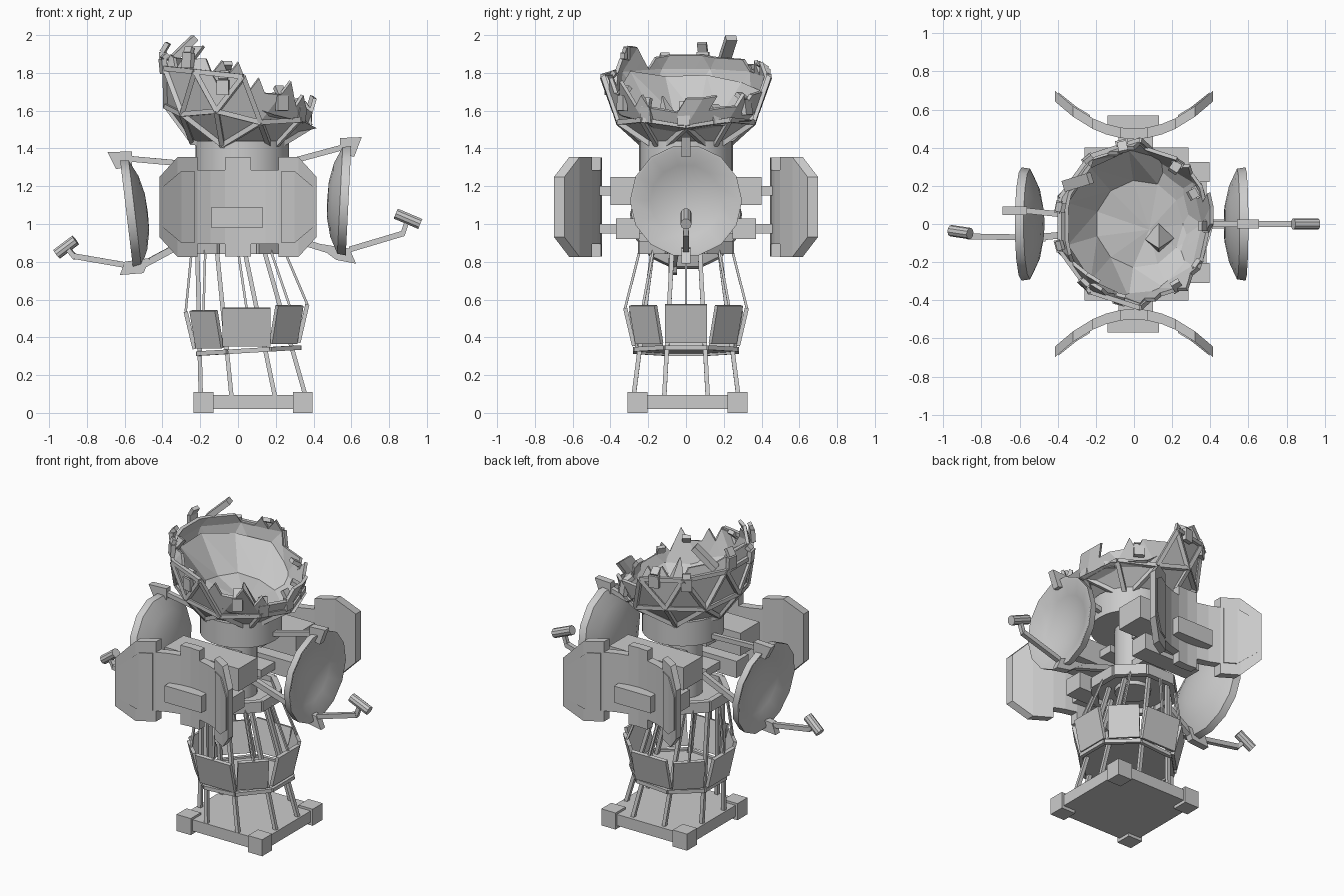
import bpy, bmesh, math, random
from mathutils import Vector, Matrix

random.seed(4)
if "Cube" in bpy.data.objects:
    bpy.data.objects.remove(bpy.data.objects["Cube"])

metal = bpy.data.materials.new("plain_grey")
metal.use_nodes = True
grey = (0.6, 0.6, 0.6, 1)
metal.diffuse_color = grey
metal.node_tree.nodes["Principled BSDF"].inputs["Base Color"].default_value = grey

TAU = math.tau
QUADS = ((0, 1, 2, 3), (4, 5, 6, 7), (0, 1, 5, 4), (1, 2, 6, 5), (2, 3, 7, 6), (3, 0, 4, 7))


def finish(bm, name, smooth=False):
    bmesh.ops.recalc_face_normals(bm, faces=bm.faces)
    mesh = bpy.data.meshes.new(name)
    bm.to_mesh(mesh)
    bm.free()
    mesh.materials.append(metal)
    obj = bpy.data.objects.new(name, mesh)
    bpy.context.collection.objects.link(obj)
    if smooth:
        bpy.ops.object.select_all(action='DESELECT')
        obj.select_set(True)
        bpy.context.view_layer.objects.active = obj
        bpy.ops.object.shade_smooth_by_angle(angle=math.radians(35))
    return obj


def hexa(bm, corners):
    v = [bm.verts.new(c) for c in corners]
    for q in QUADS:
        bm.faces.new([v[i] for i in q])


def box(bm, x0, x1, y0, y1, z0, z1):
    hexa(bm, [(x, y, z) for z in (z0, z1) for x, y in ((x0, y0), (x1, y0), (x1, y1), (x0, y1))])


def beam(bm, p, q, w, d=None, side=None):
    """Bar from p to q, w wide along side and d deep."""
    p, q = Vector(p), Vector(q)
    axis = (q - p).normalized()
    ref = Vector((0, 1, 0)) if abs(axis.z) > 0.8 else Vector((0, 0, 1))
    u = (Vector(side) if side else axis.cross(ref)).normalized()
    v = axis.cross(u) * (d or w) / 2
    u = u * w / 2
    hexa(bm, [e + s for e in (p, q) for s in (u + v, v - u, -u - v, u - v)])


def prism(bm, profile, y, t):
    """Four-cornered xz profile, t thick in y."""
    hexa(bm, [(x, yy, z) for yy in (y - t / 2, y + t / 2) for x, z in profile])


def lathe(bm, profile, origin, direction, sides):
    m = Matrix.Translation(origin) @ Vector(direction).to_track_quat('Z', 'Y').to_matrix().to_4x4()
    verts = [bm.verts.new(m @ Vector((r, 0, h))) for r, h in profile]
    edges = [bm.edges.new(e) for e in zip(verts, verts[1:])]
    bmesh.ops.spin(bm, geom=verts + edges, cent=m.translation, axis=m.col[2].xyz,
                   angle=TAU, steps=sides, use_duplicate=False)
    bmesh.ops.remove_doubles(bm, verts=bm.verts, dist=0.0005)


def octagon(cx, r, z, turn=0.5, tilt=0.0):
    pts = []
    for k in range(8):
        a = (k + turn) * TAU / 8
        x = r * math.cos(a)
        pts.append(Vector((cx + x, r * math.sin(a), z + tilt * x)))
    return pts


# Base plate with corner blocks
bm = bmesh.new()
box(bm, -0.22, 0.38, -0.29, 0.31, 0.02, 0.095)
finish(bm, "base_plate")
bm = bmesh.new()
for x in (-0.235, 0.29):
    for y in (-0.31, 0.22):
        box(bm, x, x + 0.105, y, y + 0.105, 0, 0.11)
finish(bm, "base_corner_blocks")

# Leaning tower poles
bm = bmesh.new()
for a, b in zip(octagon(0.08, 0.3, 0.09), octagon(-0.04, 0.19, 0.87)):
    beam(bm, a, b, 0.023)
finish(bm, "tower_poles")

# Tower decks with rails around them
for name, cx, r, z, tilt, w, d in (("lower_deck", 0.057, 0.29, 0.33, 0.06, 0.024, 0.024),
                                   ("upper_deck", 0, 0.255, 0.875, 0, 0.035, 0.07)):
    bm = bmesh.new()
    pts = octagon(cx, r, z, tilt=tilt)
    deck = bm.faces.new([bm.verts.new(p) for p in pts])
    bmesh.ops.solidify(bm, geom=[deck], thickness=0.012)
    for a, b in zip(pts, pts[1:] + pts[:1]):
        beam(bm, a, b, w, d)
    finish(bm, name)

# Flared panels and the thin rods holding them
bm, rods = bmesh.new(), bmesh.new()
low = octagon(0.045, 0.275, 0.355, 0, 0.06)
high = octagon(0.045, 0.322, 0.555, 0, 0.06)
roof = octagon(0, 0.245, 0.86, 0)
for k in range(8):
    a = k * TAU / 8
    width = (0.22, 0.19, 0.255, 0.19)[k % 4]
    beam(bm, low[k], high[k], width, 0.022, (-math.sin(a), math.cos(a), 0))
    beam(rods, high[k], roof[k], 0.013)
finish(bm, "flared_panels")
finish(rods, "panel_rods")

# Central column and neck
bm = bmesh.new()
lathe(bm, [(0, 0.85), (0.11, 0.85), (0.11, 1.3), (0, 1.3)], (0.01, 0, 0), (0, 0, 1), 16)
finish(bm, "central_column", True)
bm = bmesh.new()
lathe(bm, [(0, 1.28), (0.248, 1.28), (0.248, 1.44), (0, 1.44)], (0.022, 0, 0), (0, 0, 1), 32)
finish(bm, "neck", True)

# Equipment boxes and arms that carry the curved shields
bm, arms = bmesh.new(), bmesh.new()
for s in (-1, 1):
    for x0, x1, y0, y1, z0, z1 in ((-0.26, 0.285, 0.2, 0.4, 1.1, 1.25), (-0.2, 0.22, 0.245, 0.37, 0.92, 1.03)):
        box(bm, x0, x1, s * y0, s * y1, z0, z1)
        zc = (z0 + z1) / 2
        box(arms, -0.08, 0.1, s * 0.1, s * 0.46, zc - 0.025, zc + 0.025)
finish(bm, "equipment_boxes")
finish(arms, "shield_arms")


# Curved notched shields, front and back
def slab(bm, sx, sy, x0, x1, h0, h1, off, t):
    inner = [(x, h, 0.445 + off + 1.15 * x * x) for x, h in ((x0, h0), (x1, h1))]
    hexa(bm, [(sx * x, sy * (y + dy), 1.09 + sz * h) for dy in (0, t)
              for x, h, y, sz in ((*inner[0], -1), (*inner[1], -1), (*inner[1], 1), (*inner[0], 1))])


for name, sy in (("front_shield", -1), ("back_shield", 1)):
    bm = bmesh.new()
    for sx in (-1, 1):
        for strip in ((0, 0.07, 0.262, 0.262), (0.07, 0.145, 0.195, 0.195), (0.145, 0.215, 0.195, 0.195),
                      (0.215, 0.32, 0.265, 0.265), (0.32, 0.415, 0.265, 0.16)):
            slab(bm, sx, sy, *strip, 0, 0.055)
        slab(bm, sx, sy, 0.23, 0.3, 0.19, 0.19, 0.05, 0.015)
        slab(bm, sx, sy, 0.3, 0.395, 0.19, 0.11, 0.05, 0.015)
    box(bm, -0.14, 0.13, sy * 0.49, sy * 0.57, 0.98, 1.09)
    finish(bm, name)

# Side dishes
bowl = [(0, -0.068), (0.1, -0.064), (0.2, -0.042), (0.29, 0), (0.297, 0.045),
        (0.285, 0.045), (0.19, 0.002), (0.095, -0.022), (0, -0.03)]
for name, origin, way in (("left_dish", (0.54, 0, 1.125), (1, 0, -0.05)),
                          ("right_dish", (-0.545, 0, 1.055), (-1, 0, -0.12))):
    bm = bmesh.new()
    lathe(bm, bowl, origin, way, 14)
    finish(bm, name, True)

# Dish brackets, struts and feed arms
bm = bmesh.new()
prism(bm, [(0.54, 1.455), (0.655, 1.46), (0.615, 1.355), (0.54, 1.375)], 0, 0.045)
beam(bm, (0.57, 0, 1.41), (0.2, 0, 1.31), 0.03)
prism(bm, [(0.4, 0.9), (0.59, 0.87), (0.625, 0.79), (0.52, 0.81)], 0, 0.045)
beam(bm, (0.52, 0, 0.85), (0.1, 0, 0.98), 0.035)
beam(bm, (0.59, 0, 0.865), (0.875, 0, 0.95), 0.03)
beam(bm, (0.87, 0, 0.94), (0.9, 0, 1.03), 0.025)
finish(bm, "left_dish_mount")
bm = bmesh.new()
prism(bm, [(-0.69, 1.38), (-0.56, 1.385), (-0.56, 1.31), (-0.645, 1.29)], 0.07, 0.045)
beam(bm, (-0.57, 0.07, 1.345), (-0.18, 0.03, 1.31), 0.03)
prism(bm, [(-0.625, 0.73), (-0.5, 0.74), (-0.465, 0.82), (-0.6, 0.8)], -0.07, 0.045)
beam(bm, (-0.5, -0.07, 0.785), (-0.1, -0.03, 1.0), 0.035)
beam(bm, (-0.58, -0.07, 0.78), (-0.87, -0.065, 0.83), 0.03)
beam(bm, (-0.86, -0.065, 0.82), (-0.91, -0.05, 0.88), 0.025)
finish(bm, "right_dish_mount")
for name, p, q in (("left_feed_horn", (0.835, 0, 1.055), (0.965, 0, 1.0)),
                   ("right_feed_horn", (-0.86, -0.05, 0.915), (-0.96, -0.035, 0.84))):
    p, q = Vector(p), Vector(q)
    bm = bmesh.new()
    lathe(bm, [(0, 0), (0.03, 0), (0.03, (q - p).length), (0, (q - p).length)], p, q - p, 10)
    finish(bm, name, True)

# Torn geodesic bowl
CENTRE = Vector((0.028, 0, 1.78))
RADIUS = 0.435


def tear_height(p):
    a = math.atan2(p.y, p.x)
    return 1.76 - 0.4 * p.x + 0.025 * math.sin(5 * a) + 0.025 * math.sin(8 * a + 1)


pose = Matrix.Translation(CENTRE) @ Matrix.Rotation(math.radians(6), 4, 'Y')
bm = bmesh.new()
bmesh.ops.create_icosphere(bm, subdivisions=2, radius=RADIUS, matrix=pose)

# Struts along the triangle edges that survive below the tear
struts = bmesh.new()
for e in bm.edges:
    a, b = (v.co for v in e.verts)
    mid = (a + b) / 2
    if max(a.z - tear_height(a), b.z - tear_height(b)) < 0.06 and mid.z > 1.4:
        beam(struts, CENTRE + (a - CENTRE) * 1.01, CENTRE + (b - CENTRE) * 1.01, 0.026)
finish(struts, "bowl_struts")

bmesh.ops.subdivide_edges(bm, edges=bm.edges[:], cuts=2, use_grid_fill=True)
gone = [f for f in bm.faces
        if f.calc_center_median().z > tear_height(f.calc_center_median()) + random.uniform(-0.01, 0.04)]
bmesh.ops.delete(bm, geom=gone, context='FACES')
loose = [f for f in bm.faces if all(len(e.link_faces) == 1 for e in f.edges)]
bmesh.ops.delete(bm, geom=loose, context='FACES')
shell = finish(bm, "bowl_shell")
thick = shell.modifiers.new("thickness", 'SOLIDIFY')
thick.thickness = 0.02

# Crumpled floor fanning out from the middle of the bowl
bm = bmesh.new()
hub = bm.verts.new((0.08, -0.03, 1.5))
rings = []
for r, drop in ((0.23, 0.0), (0.39, 0.0)):
    ring = []
    for k in range(11):
        a = k * TAU / 11
        p = CENTRE + Vector((r * math.cos(a), r * math.sin(a), 0))
        p.z = 1.53 - 0.2 * p.x if r < 0.3 else tear_height(p) - 0.09
        p.z += random.uniform(-0.02, 0.02)
        ring.append(bm.verts.new(p))
    rings.append(ring)
for k in range(11):
    n = (k + 1) % 11
    bm.faces.new((hub, rings[0][k], rings[0][n]))
    bm.faces.new((rings[0][k], rings[1][k], rings[1][n]))
    bm.faces.new((rings[0][k], rings[1][n], rings[0][n]))
finish(bm, "bowl_floor")

# Bent shards around the torn rim
bm = bmesh.new()
for k in range(11):
    a = k * TAU / 11 + random.uniform(-0.15, 0.15)
    out = Vector((math.cos(a), math.sin(a), 0))
    side = (-out.y, out.x, 0)
    z = tear_height(CENTRE + out * 0.4) - 0.08
    r = math.sqrt(max(RADIUS ** 2 - (z - CENTRE.z) ** 2, 0.05))
    foot = CENTRE + out * r
    foot.z = z
    bend = foot + out * random.uniform(-0.01, 0.015) + Vector((0, 0, 0.08))
    tip = bend - out * random.uniform(0.01, 0.05) + Vector((0, 0, random.uniform(0.02, 0.05)))
    beam(bm, foot, bend, 0.065, 0.028, side)
    beam(bm, bend, tip, 0.05, 0.025, side)
beam(bm, (-0.36, 0.2, 1.86), (-0.23, 0.24, 1.985), 0.06, 0.035)
finish(bm, "rim_shards")

# Torn flap standing on the bowl floor
bm = bmesh.new()
bmesh.ops.create_cone(bm, segments=4, radius1=0.08, radius2=0.005, depth=0.2, cap_ends=True,
                      matrix=Matrix.Translation((0.13, -0.1, 1.58)) @ Matrix.Rotation(0.25, 4, 'X'))
finish(bm, "floor_flap")
